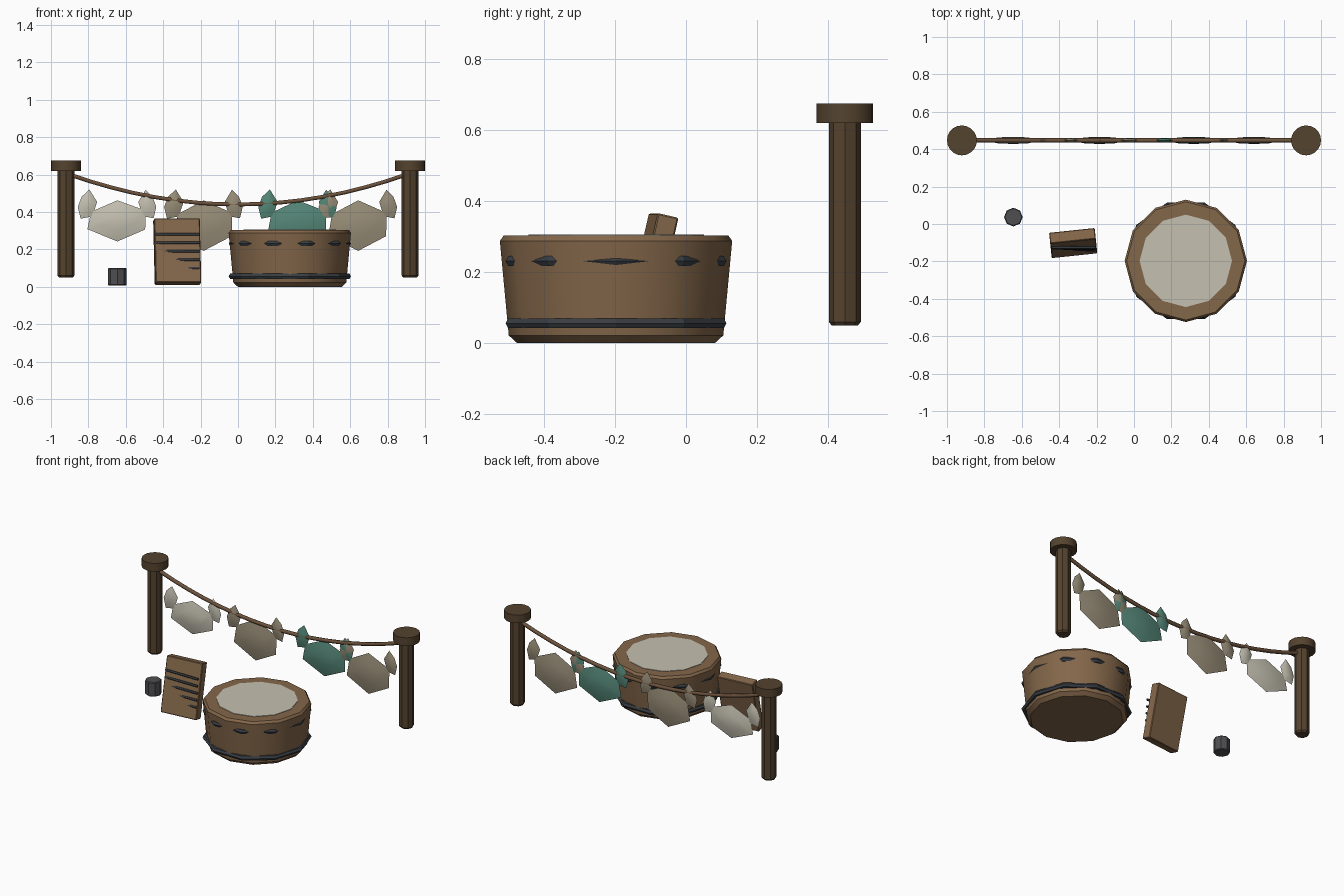
import bpy, bmesh, math
from mathutils import Matrix, Vector

cube = bpy.data.objects.get("Cube")
if cube:
    bpy.data.objects.remove(cube, do_unlink=True)


def material(name, rgb):
    m = bpy.data.materials.new(name)
    m.use_nodes = True
    color = (*rgb, 1)
    m.diffuse_color = color
    bsdf = m.node_tree.nodes["Principled BSDF"]
    bsdf.inputs["Base Color"].default_value = color
    bsdf.inputs["Roughness"].default_value = 0.85
    return m


WOOD = material("warm wood", (0.23, 0.135, 0.068))
DARK_WOOD = material("dark wood", (0.09, 0.056, 0.028))
ROPE = material("rope brown", (0.15, 0.085, 0.045))
IRON = material("dark iron", (0.04, 0.047, 0.055))
TIN = material("grey tin", (0.078, 0.078, 0.084))
WHITE = material("off white", (0.56, 0.53, 0.44))
TAN = material("tan cloth", (0.31, 0.265, 0.185))
TEAL = material("teal cloth", (0.09, 0.24, 0.185))


def finish(name, bm, mat, smooth=None):
    bmesh.ops.recalc_face_normals(bm, faces=bm.faces)
    mesh = bpy.data.meshes.new(name)
    bm.to_mesh(mesh)
    bm.free()
    mesh.materials.append(mat)
    obj = bpy.data.objects.new(name, mesh)
    bpy.context.collection.objects.link(obj)
    if smooth:
        bpy.ops.object.select_all(action="DESELECT")
        obj.select_set(True)
        bpy.context.view_layer.objects.active = obj
        bpy.ops.object.shade_smooth_by_angle(angle=math.radians(smooth))
    return obj


def lathe(name, profile, sides, x, y, mat, smooth=None):
    """Closed solid from (radius, height) pairs, bottom to top."""
    bm = bmesh.new()
    rings = []
    for r, z in profile:
        angles = [math.tau * i / sides for i in range(sides)]
        rings.append([bm.verts.new((x + r * math.cos(a), y + r * math.sin(a), z)) for a in angles])
    for low, high in zip(rings, rings[1:]):
        for i in range(sides):
            j = (i + 1) % sides
            bm.faces.new((low[i], low[j], high[j], high[i]))
    bm.faces.new(rings[0])
    bm.faces.new(rings[-1])
    return finish(name, bm, mat, smooth)


def hoop(name, x, y, z, major, minor, mat, sides=10, section=6):
    bm = bmesh.new()
    rings = []
    for i in range(sides):
        a = math.tau * i / sides
        ring = []
        for k in range(section):
            b = math.tau * k / section
            r = major + minor * math.cos(b)
            ring.append(bm.verts.new((x + r * math.cos(a), y + r * math.sin(a), z + minor * math.sin(b))))
        rings.append(ring)
    for i in range(sides):
        a, b = rings[i], rings[(i + 1) % sides]
        for k in range(section):
            n = (k + 1) % section
            bm.faces.new((a[k], b[k], b[n], a[n]))
    return finish(name, bm, mat)


def lens(name, outline, center, size, thick, mat):
    """Flattened faceted lump with the given outline in x and z."""
    bm = bmesh.new()
    cx, cy, cz = center

    def ring(scale, dy):
        return [bm.verts.new((cx + px * size[0] * scale, cy + dy, cz + pz * size[1] * scale))
                for px, pz in outline]

    edge = ring(1, 0)
    for side in (-1, 1):
        inner = ring(0.5, side * thick * 0.85)
        tip = bm.verts.new((cx, cy + side * thick, cz))
        for i in range(len(edge)):
            j = (i + 1) % len(edge)
            bm.faces.new((edge[i], edge[j], inner[j], inner[i]))
            bm.faces.new((inner[i], inner[j], tip))
    return finish(name, bm, mat, 30)


def rod(name, points, radius, mat, sides=6):
    """Round rod through points lying in an x-z plane."""
    bm = bmesh.new()
    rings = []
    for i, p in enumerate(points):
        along = (points[min(i + 1, len(points) - 1)] - points[max(i - 1, 0)]).normalized()
        across = Vector((0, 1, 0))
        up = along.cross(across)
        rings.append([bm.verts.new(p + radius * (math.cos(t) * across + math.sin(t) * up))
                      for t in (math.tau * k / sides for k in range(sides))])
    for a, b in zip(rings, rings[1:]):
        for k in range(sides):
            n = (k + 1) % sides
            bm.faces.new((a[k], a[n], b[n], b[k]))
    bm.faces.new(rings[0])
    bm.faces.new(rings[-1])
    return finish(name, bm, mat, 70)


# Posts with round caps
LINE_Y = 0.447
for side, x in (("right", -0.92), ("left", 0.92)):
    lathe(side + "_post", [(0.037, 0.05), (0.045, 0.06), (0.045, 0.625), (0.04, 0.63)],
          8, x, LINE_Y, DARK_WOOD, 30)
    lathe(side + "_post_cap", [(0.08, 0.62), (0.08, 0.674)], 20, x, LINE_Y, DARK_WOOD, 30)

# Sagging rope
steps = 16
rope_points = []
for i in range(steps + 1):
    x = -0.9 + 1.8 * i / steps
    rope_points.append(Vector((x, LINE_Y, 0.44 + 0.16 * (x / 0.9) ** 2)))
rod("clothes_rope", rope_points, 0.012, ROPE)

# Hanging cloths, each with a knot at both upper corners
BODY = [(0, 1), (0.95, 0.5), (0.93, -0.42), (0, -1), (-1, -0.4), (-0.88, 0.45)]
KNOT = [(0.2, 1), (1, 0.15), (0.5, -0.85), (-0.7, -1), (-1, -0.2), (-0.6, 0.5)]
KNOT_MIRROR = [(-px, pz) for px, pz in KNOT]
cloths = [("white_cloth", -0.645, 0.11, WHITE), ("tan_cloth", -0.183, 0.135, TAN),
          ("teal_cloth", 0.32, 0.12, TEAL), ("end_cloth", 0.643, 0.135, TAN)]
for name, x, half, mat in cloths:
    lens(name, BODY, (x, LINE_Y, 0.462 - half), (0.16, half), 0.019, mat)
    lens(name + "_right_knot", KNOT, (x - 0.16, LINE_Y, 0.442), (0.052, 0.078), 0.012, mat)
    lens(name + "_left_knot", KNOT_MIRROR, (x + 0.16, LINE_Y, 0.442), (0.048, 0.076), 0.012, mat)

# Wash tub with iron hoops and pale water
TUB_X, TUB_Y = 0.277, -0.197
lathe("tub", [(0.278, 0), (0.302, 0.022), (0.327, 0.288), (0.316, 0.303)],
      12, TUB_X, TUB_Y, WOOD, 35)
lathe("tub_water", [(0.247, 0.29), (0.247, 0.306)], 12, TUB_X, TUB_Y, WHITE)
for name, z in (("lower_hoop", 0.056), ("upper_hoop", 0.231)):
    hoop(name, TUB_X, TUB_Y, z, 0.311, 0.016, IRON)

# Leaning washboard
bm = bmesh.new()
bmesh.ops.create_cube(bm, size=1)
place = (Matrix.Translation((-0.325, -0.102, 0.188)) @ Matrix.Rotation(math.radians(6), 4, "Z")
         @ Matrix.Rotation(math.radians(-13), 4, "X"))
bm.transform(place @ Matrix.Diagonal((0.245, 0.06, 0.352, 1)))
bmesh.ops.bevel(bm, geom=bm.edges[:], offset=0.004, segments=1, affect="EDGES")
finish("washboard", bm, WOOD)

# Washboard ribs
for i in range(5):
    z = 0.1 + 0.045 * i
    y = -0.141 + 0.004 * i
    ends = [Vector((x, y, z)) for x in (-0.442, -0.205)]
    rod("washboard_rib_%d" % (i + 1), ends, 0.007, IRON)

# Small tin
lathe("small_tin", [(0.045, 0.006), (0.05, 0.011), (0.05, 0.095), (0.045, 0.1)],
      8, -0.645, 0.037, TIN)
